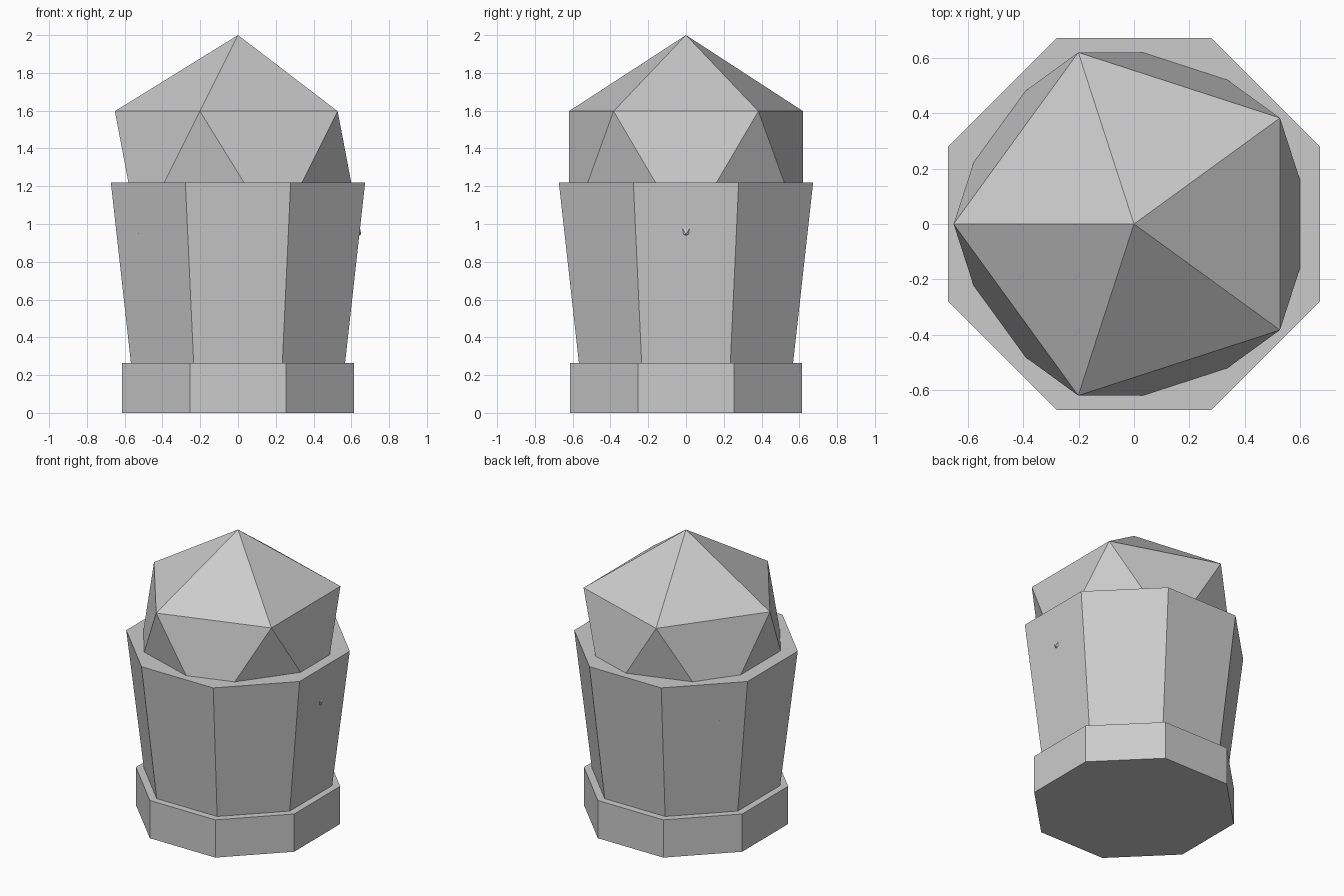
import bpy
import math

if "Cube" in bpy.data.objects:
    bpy.data.objects.remove(bpy.data.objects["Cube"])

grey = bpy.data.materials.new("light grey")
grey.diffuse_color = (0.6, 0.6, 0.6, 1)
grey.use_nodes = True
grey.node_tree.nodes["Principled BSDF"].inputs["Base Color"].default_value = grey.diffuse_color


def finish(name):
    obj = bpy.context.object
    obj.name = name
    obj.data.materials.clear()
    obj.data.materials.append(grey)
    return obj


def octagon(name, flat_bottom, flat_top, z0, z1):
    """Eight-sided block; sizes are centre-to-flat distances."""
    k = 1 / math.cos(math.pi / 8)
    bpy.ops.mesh.primitive_cone_add(
        vertices=8, radius1=flat_bottom * k, radius2=flat_top * k,
        depth=z1 - z0, location=(0, 0, (z0 + z1) / 2),
        rotation=(0, 0, math.pi / 8))
    return finish(name)


# Straight plinth and flared body
octagon("base", 0.615, 0.615, 0.0, 0.265)
octagon("body", 0.567, 0.673, 0.265, 1.22)

# Faceted dome: an icosahedron sunk into the body, a corner towards -x
R = 0.729
bpy.ops.mesh.primitive_ico_sphere_add(
    subdivisions=1, radius=R, location=(0, 0, 2 - R),
    rotation=(0, 0, math.pi))
finish("dome")
